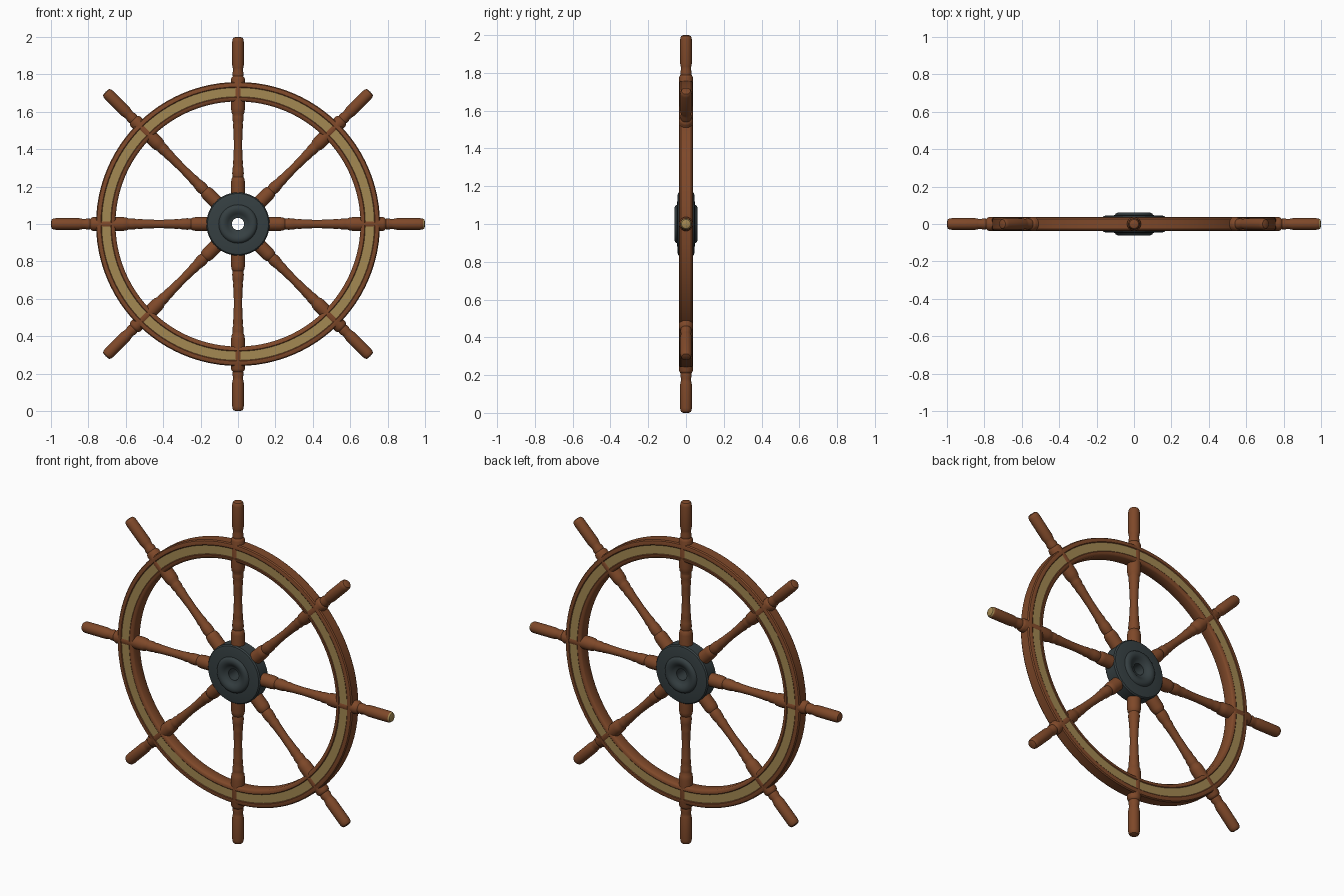
import bpy, bmesh, math
from mathutils import Matrix

if "Cube" in bpy.data.objects:
    bpy.data.objects.remove(bpy.data.objects["Cube"])


def material(name, rgb):
    m = bpy.data.materials.new(name)
    m.diffuse_color = (*rgb, 1)
    m.use_nodes = True
    m.node_tree.nodes["Principled BSDF"].inputs["Base Color"].default_value = m.diffuse_color
    return m


WOOD = material("warm brown wood", (0.21, 0.065, 0.022))
BRASS = material("dull brass", (0.37, 0.25, 0.085))
IRON = material("dark iron", (0.036, 0.05, 0.054))
CENTRE = Matrix.Translation((0, 0, 1))


def lathe(name, profile, sides, closed, mats, place, brass_rule=None):
    """Turn (radius, axial) points around z, then place the result."""
    bm = bmesh.new()
    rings = []
    for i in range(sides):
        a = 2 * math.pi * i / sides
        rings.append([bm.verts.new((r * math.cos(a), r * math.sin(a), h))
                      for r, h in profile])
    n = len(profile)
    for i in range(sides):
        p, q = rings[i], rings[(i + 1) % sides]
        for j in range(n if closed else n - 1):
            k = (j + 1) % n
            f = bm.faces.new((p[j], q[j], q[k], p[k]))
            # second material follows the supplied rule
            if brass_rule and brass_rule(f.calc_center_median()):
                f.material_index = 1
    bmesh.ops.remove_doubles(bm, verts=bm.verts, dist=1e-5)
    bmesh.ops.recalc_face_normals(bm, faces=bm.faces)
    me = bpy.data.meshes.new(name)
    bm.to_mesh(me)
    bm.free()
    for m in mats:
        me.materials.append(m)
    me.transform(place)
    me.shade_smooth()
    me.set_sharp_from_angle(angle=math.radians(35))
    ob = bpy.data.objects.new(name, me)
    bpy.context.collection.objects.link(ob)
    return ob


def both_sides(half):
    """Mirror a front half profile to a closed ring section."""
    return half + [(r, -h) for r, h in reversed(half)]


FACING = CENTRE @ Matrix.Rotation(math.pi / 2, 4, 'X')

# Moulded rim with an inlaid brass band on both faces
rim = both_sides([(0.655, 0.026), (0.659, 0.032), (0.667, 0.036), (0.677, 0.037),
                  (0.681, 0.034), (0.729, 0.034), (0.733, 0.037),
                  (0.744, 0.037), (0.754, 0.034), (0.759, 0.027)])
lathe("rim", rim, 96, True, [WOOD, BRASS], FACING,
      lambda c: 0.685 < math.hypot(c.x, c.y) < 0.725 and abs(c.z) > 0.03)

# Hub: flange, raised boss, dished face and open bore
hub = both_sides([(0.033, 0.040), (0.045, 0.043), (0.055, 0.050), (0.066, 0.058),
                  (0.078, 0.061), (0.090, 0.060), (0.098, 0.055), (0.103, 0.047),
                  (0.150, 0.045), (0.163, 0.042), (0.169, 0.034)])
lathe("hub", hub, 64, True, [IRON], FACING)

# Turned spokes with beads and round-ended handles
spoke = [(0, 0.13), (0.037, 0.13), (0.037, 0.225), (0.034, 0.243), (0.028, 0.252),
         (0.031, 0.268), (0.030, 0.295), (0.025, 0.315), (0.027, 0.33), (0.024, 0.35),
         (0.022, 0.42), (0.024, 0.50), (0.027, 0.525), (0.025, 0.54), (0.029, 0.555),
         (0.029, 0.575), (0.028, 0.583), (0.035, 0.597), (0.037, 0.62), (0.037, 0.775),
         (0.033, 0.785), (0.028, 0.79), (0.030, 0.805), (0.026, 0.82), (0.028, 0.835),
         (0.031, 0.85), (0.031, 0.975), (0.029, 0.988), (0.024, 0.996),
         (0.014, 0.9995), (0, 1.0)]
for i in range(8):
    turn = CENTRE @ Matrix.Rotation(math.pi / 2 - i * math.pi / 4, 4, 'Y')
    # one spoke carries a brass tip
    tip = (lambda c: c.z > 0.985) if i == 0 else None
    lathe(f"spoke_{i + 1}", spoke, 24, False, [WOOD, BRASS], turn, tip)
